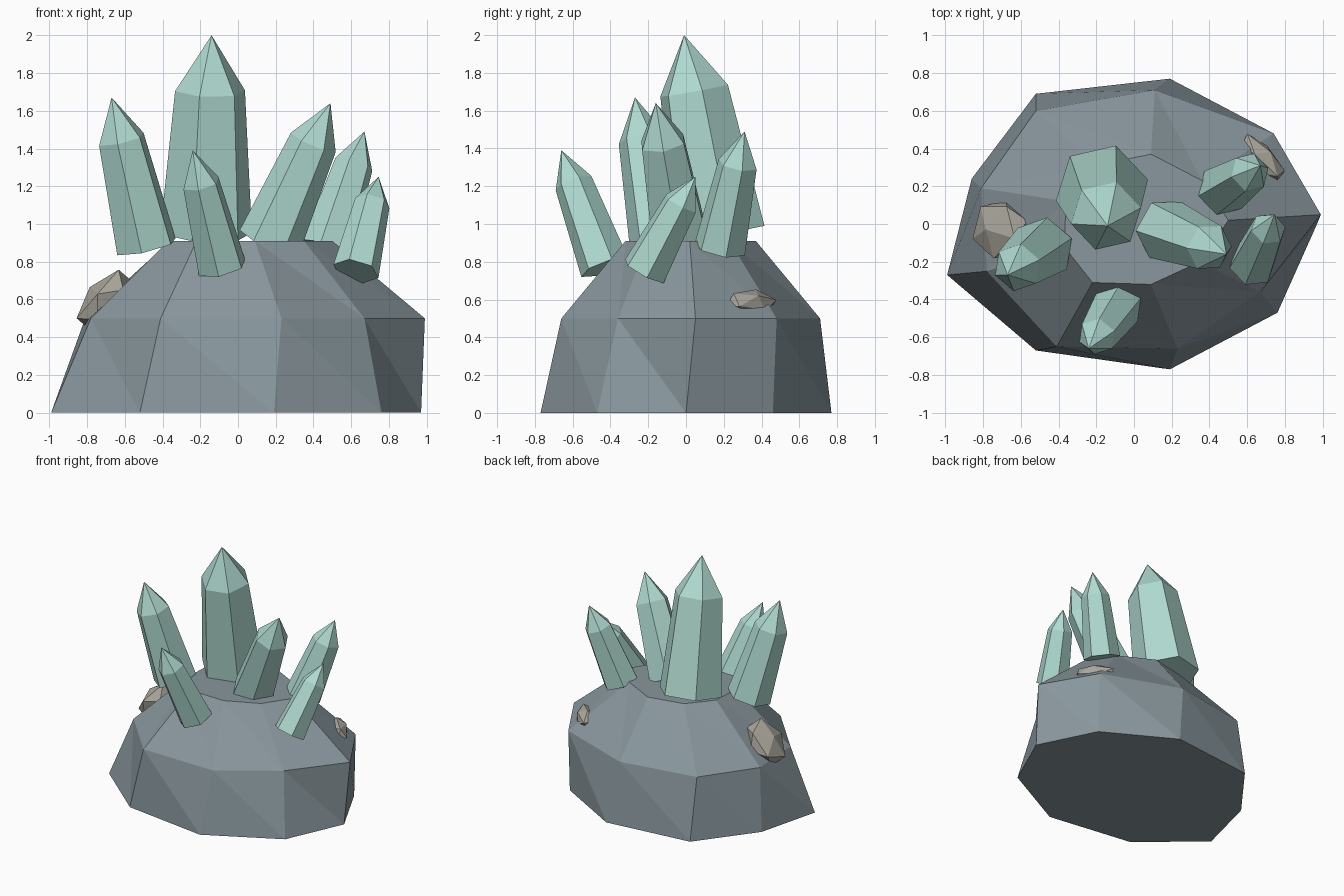
import bpy, bmesh, math
from mathutils import Vector, Matrix

if "Cube" in bpy.data.objects:
    bpy.data.objects.remove(bpy.data.objects["Cube"])


def material(name, rgb):
    m = bpy.data.materials.new(name)
    m.diffuse_color = (*rgb, 1)
    m.use_nodes = True
    m.node_tree.nodes["Principled BSDF"].inputs["Base Color"].default_value = m.diffuse_color
    return m


ROCK = material("slate", (0.25, 0.31, 0.34))
CRYSTAL = material("pale_green", (0.43, 0.70, 0.63))
STONE = material("warm_grey", (0.40, 0.38, 0.33))


def finish(name, bm, mat):
    bmesh.ops.recalc_face_normals(bm, faces=bm.faces)
    me = bpy.data.meshes.new(name)
    bm.to_mesh(me)
    bm.free()
    me.materials.append(mat)
    ob = bpy.data.objects.new(name, me)
    bpy.context.collection.objects.link(ob)
    return ob


def add_ring(bm, points):
    return [bm.verts.new(p) for p in points]


# Rock mound: three irregular nine-sided rings, triangulated sides
foot = [(.97, 0), (.74, .46), (.19, .77), (-.52, .69), (-.86, .24),
        (-.99, -.27), (-.52, -.67), (.19, -.77), (.76, -.47)]
shoulder = [(.99, .05), (.74, .48), (.11, .71), (-.52, .60), (-.81, .19),
            (-.78, -.25), (-.41, -.65), (.23, -.66), (.67, -.36)]
crown = [(.50, .02), (.36, .23), (.09, .37), (-.20, .31), (-.36, .12),
         (-.37, -.12), (-.22, -.31), (.09, -.32), (.35, -.20)]
bm = bmesh.new()
rings = [add_ring(bm, [(x, y, z) for x, y in pts])
         for pts, z in ((foot, 0), (shoulder, .5), (crown, .91))]
for lo, hi in zip(rings, rings[1:]):
    for i in range(9):
        j = (i + 1) % 9
        bm.faces.new((lo[i], lo[j], hi[i]))
        bm.faces.new((lo[j], hi[j], hi[i]))
bm.faces.new(rings[0][::-1])
bm.faces.new(rings[2])
finish("rock_base", bm, ROCK)


# Crystals: tapered hexagonal shafts with pointed tips
def crystal(name, base, tip, radius, phase):
    base, tip = Vector(base), Vector(tip)
    axis = tip - base
    rot = Vector((0, 0, 1)).rotation_difference(axis)
    bm = bmesh.new()

    def hexagon(t, r):
        return add_ring(bm, [base + axis * t + rot @ Vector((
            r * math.cos(math.radians(phase + 60 * k)),
            r * math.sin(math.radians(phase + 60 * k)), 0)) for k in range(6)])

    lo, hi = hexagon(0, radius), hexagon(.72, radius * .76)
    top = bm.verts.new(tip)
    for i in range(6):
        j = (i + 1) % 6
        bm.faces.new((lo[i], lo[j], hi[j], hi[i]))
        bm.faces.new((hi[i], hi[j], top))
    bm.faces.new(lo[::-1])
    finish(name, bm, CRYSTAL)


crystal("crystal_centre", (-.17, .18, .95), (-.14, -.01, 2.0), .25, 13)
crystal("crystal_left", (-.485, -.13, .88), (-.67, -.27, 1.67), .17, 20)
crystal("crystal_front", (-.085, -.43, .77), (-.24, -.66, 1.39), .135, 20)
crystal("crystal_middle_right", (.165, -.03, .90), (.49, -.16, 1.64), .17, 0)
crystal("crystal_back_right", (.47, .18, .87), (.67, .31, 1.49), .14, 15)
crystal("crystal_right", (.625, -.22, .75), (.745, .05, 1.25), .125, 10)


# Small stones: flattened icospheres lying against the slope
def stone(name, centre, normal, size):
    n = Vector(normal).normalized()
    side = Vector((0, 0, 1)).cross(n).normalized()
    up = n.cross(side)
    basis = Matrix((side, up, n)).transposed().to_4x4()
    bm = bmesh.new()
    bmesh.ops.create_icosphere(bm, subdivisions=1, radius=1)
    bmesh.ops.transform(bm, verts=bm.verts, matrix=Matrix.Translation(centre)
                        @ basis @ Matrix.Diagonal((*size, 1)))
    finish(name, bm, STONE)


stone("stone_left", (-.71, -.03, .60), (-.75, 0, .65), (.17, .20, .10))
stone("stone_right", (.68, .345, .58), (.65, .55, .6), (.17, .08, .07))
